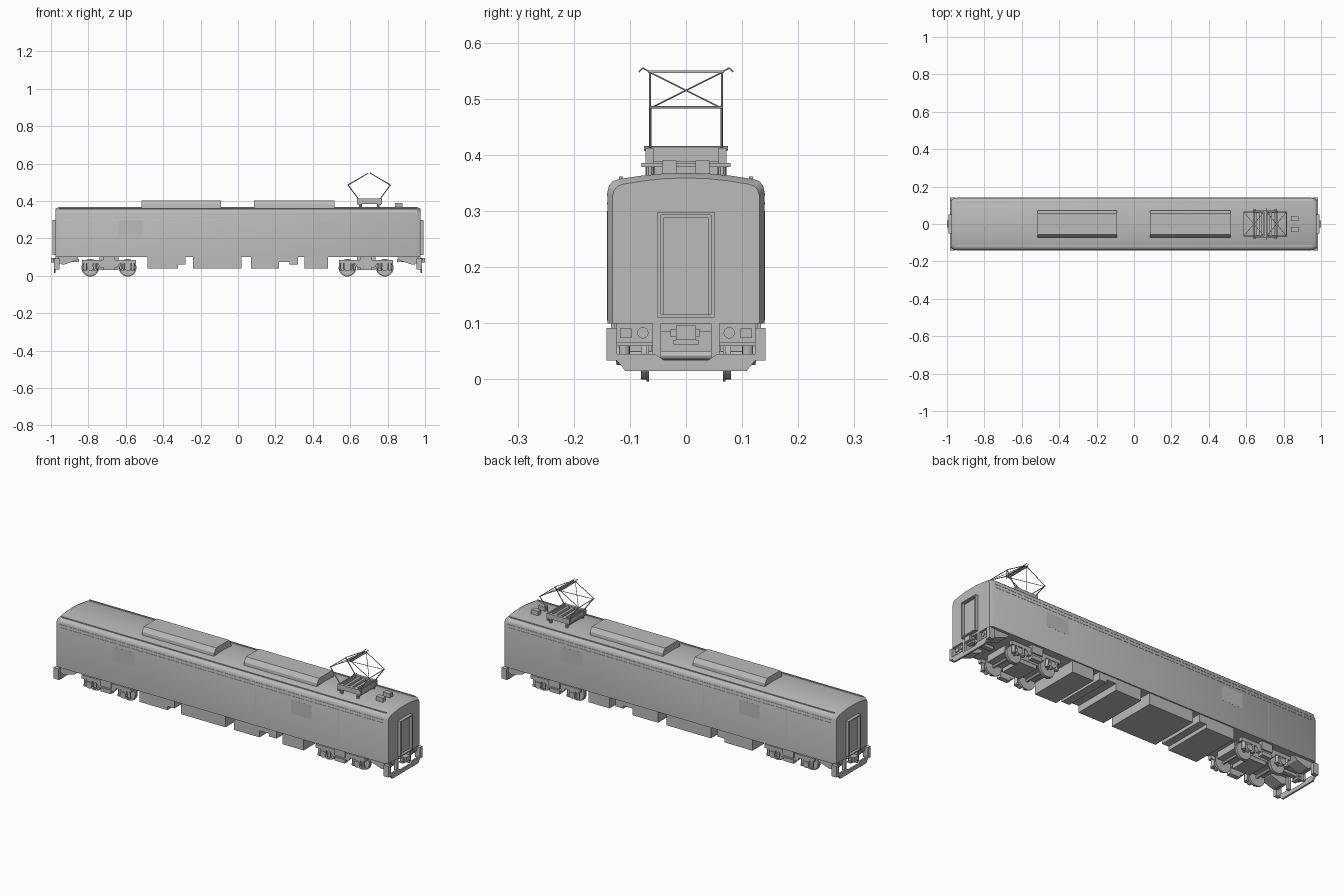
import bpy, bmesh, math
from mathutils import Vector

cube = bpy.data.objects.get("Cube")
if cube:
    bpy.data.objects.remove(cube, do_unlink=True)

grey = bpy.data.materials.new("plain grey")
grey.use_nodes = True
COLOUR = (0.5, 0.5, 0.5, 1)
grey.diffuse_color = COLOUR
grey.node_tree.nodes["Principled BSDF"].inputs["Base Color"].default_value = COLOUR


def finish(name, bm, smooth=False):
    bmesh.ops.recalc_face_normals(bm, faces=bm.faces)
    mesh = bpy.data.meshes.new(name)
    bm.to_mesh(mesh)
    bm.free()
    mesh.materials.append(grey)
    ob = bpy.data.objects.new(name, mesh)
    bpy.context.collection.objects.link(ob)
    if smooth:
        bpy.ops.object.select_all(action='DESELECT')
        ob.select_set(True)
        bpy.context.view_layer.objects.active = ob
        bpy.ops.object.shade_smooth_by_angle(angle=math.radians(30))
    return ob


def add_box(bm, x, y, z):
    vs = bmesh.ops.create_cube(bm, size=1)["verts"]
    for v in vs:
        v.co = Vector([(a + b) / 2 + c * (b - a) for (a, b), c in zip((x, y, z), v.co)])


def box(name, x, y, z):
    bm = bmesh.new()
    add_box(bm, x, y, z)
    return finish(name, bm)


def add_rod(bm, a, b, r, sides=6):
    a, b = Vector(a), Vector(b)
    vs = bmesh.ops.create_cone(bm, cap_ends=True, segments=sides, radius1=r, radius2=r,
                               depth=(b - a).length)["verts"]
    turn = (b - a).to_track_quat('Z', 'Y')
    for v in vs:
        v.co = turn @ v.co + (a + b) / 2


def loft(name, sections, smooth=False):
    """Skin equal-sized rings of points and cap both ends."""
    bm = bmesh.new()
    rings = [[bm.verts.new(p) for p in s] for s in sections]
    for r, s in zip(rings, rings[1:]):
        for i in range(len(r)):
            j = (i + 1) % len(r)
            bm.faces.new((r[i], r[j], s[j], s[i]))
    bm.faces.new(rings[0])
    bm.faces.new(rings[-1])
    return finish(name, bm, smooth)


def mirrored(points):
    return points + [(-y, z) for y, z in reversed(points) if y]


# Body shell with rounded roof shoulders and bevelled ends
half = [(0.14, 0.1), (0.14, 0.335), (0.137, 0.346), (0.131, 0.353), (0.12, 0.357),
        (0.08, 0.363), (0.04, 0.367), (0, 0.368)]
profile = mirrored(half)


def section(x, inset):
    return [(x, y * (1 - inset / 0.14), z - inset * (z > 0.2)) for y, z in profile]


loft("body", [section(-0.975, 0.009), section(-0.957, 0), section(0.957, 0),
              section(0.975, 0.009)], True)

# Roof gutters and short rain strips
for s in (-1, 1):
    box("roof_gutter", (-0.955, 0.955), sorted((s * 0.112, s * 0.119)), (0.352, 0.362))
    for k, z in enumerate((0.312, 0.328)):
        box("side_rail", (-0.95, 0.95), sorted((s * 0.139, s * 0.1412)), (z, z + 0.003))

# Side windows and doors as thin panels, the same on both sides after a half turn
for s in (-1, 1):
    for a, b, z0, z1 in ((-0.64, -0.51, 0.22, 0.295), (0.41, 0.53, 0.22, 0.295),
                         (0.2, 0.203, 0.105, 0.3), (0.685, 0.688, 0.105, 0.3)):
        box("side_panel", sorted((s * a, s * b)), sorted((-s * 0.1395, -s * 0.1404)), (z0, z1))

# Roof cooling units with sloped sides
for name, a, b in (("cooling_unit_rear", -0.515, -0.09), ("cooling_unit_front", 0.085, 0.515)):
    unit = mirrored([(0.073, 0.355), (0.071, 0.38), (0.055, 0.402)])
    loft(name, [[(x, y, z) for y, z in unit] for x in (a, b)])

# Roof equipment boxes
for s in (-1, 1):
    box("roof_box", (0.84, 0.88), sorted((s * 0.017, s * 0.042)), (0.362, 0.39))

# Pantograph base with insulators
bm = bmesh.new()
for s in (-1, 1):
    for x in (0.655, 0.75):
        add_rod(bm, (x, s * 0.064, 0.355), (x, s * 0.064, 0.39), 0.008, 10)
    add_box(bm, (0.635, 0.77), sorted((s * 0.058, s * 0.072)), (0.385, 0.412))
    for x in (0.64, 0.752):
        add_box(bm, (x, x + 0.012), (-0.079, 0.079), (0.379, 0.386))
for k in range(5):
    x = 0.64 + 0.028 * k
    add_box(bm, (x, x + 0.014), (-0.07, 0.07), (0.388, 0.41))
add_box(bm, (0.645, 0.76), (-0.06, 0.06), (0.386, 0.398))
finish("pantograph_base", bm)

# Pantograph diamond arms, cross braces and contact strips
bm = bmesh.new()
for elbow, foot in ((0.587, 0.645), (0.815, 0.76)):
    top = 0.695 if elbow < 0.7 else 0.709
    for s in (-1, 1):
        y = s * 0.064
        add_rod(bm, (foot, y, 0.41), (elbow, y, 0.487), 0.0026)
        add_rod(bm, (elbow, y, 0.487), (top, y, 0.548), 0.0018)
        add_rod(bm, (elbow, y, 0.483), (top, -y, 0.547), 0.0015)
    add_rod(bm, (elbow, -0.066, 0.485), (elbow, 0.066, 0.485), 0.002)
    add_rod(bm, (foot, -0.075, 0.412), (foot, 0.075, 0.412), 0.004)
    add_box(bm, (top - 0.004, top + 0.004), (-0.068, 0.068), (0.546, 0.551))
    for s in (-1, 1):
        add_rod(bm, (top, s * 0.066, 0.549), (top, s * 0.077, 0.555), 0.0013)
        add_rod(bm, (top, s * 0.077, 0.555), (top, s * 0.084, 0.548), 0.0013)
finish("pantograph_arms", bm)

# Underfloor equipment boxes
for a, b, z in ((-0.485, -0.32, 0.04), (-0.32, -0.28, 0.06), (-0.24, 0.02, 0.04),
                (0.07, 0.22, 0.04), (0.22, 0.275, 0.075), (0.275, 0.32, 0.06),
                (0.355, 0.48, 0.04)):
    box("underfloor_box", (a, b), (-0.134, 0.134), (z, 0.101))


# Bogies: wheelsets, side frames, axle boxes and springs
def bogie(cx):
    bm = bmesh.new()
    for dx in (-0.1, 0.1):
        x = cx + dx
        add_rod(bm, (x, -0.115, 0.043), (x, 0.115, 0.043), 0.008, 12)
        for s in (-1, 1):
            add_rod(bm, (x, s * 0.07, 0.043), (x, s * 0.08, 0.043), 0.043, 28)
            add_rod(bm, (x, s * 0.066, 0.043), (x, s * 0.07, 0.043), 0.047, 28)
            add_rod(bm, (x, s * 0.1, 0.043), (x, s * 0.124, 0.043), 0.017, 16)
            add_box(bm, (x - 0.016, x + 0.016), sorted((s * 0.1, s * 0.118)), (0.035, 0.07))
            for d in (-0.027, 0.027):
                add_rod(bm, (x + d, s * 0.11, 0.035), (x + d, s * 0.11, 0.075), 0.009, 12)
                add_rod(bm, (x + d, s * 0.11, 0.028), (x + d, s * 0.11, 0.036), 0.011, 12)
    finish("wheelsets", bm, True)
    frame = [(-0.145, 0.085), (-0.145, 0.066), (-0.06, 0.066), (-0.045, 0.045),
             (0.045, 0.045), (0.06, 0.066), (0.145, 0.066), (0.145, 0.085)]
    for s in (-1, 1):
        loft("bogie_side_frame", [[(cx + u, s * y, z) for u, z in frame] for y in (0.1, 0.12)])
        box("air_spring", (cx - 0.032, cx + 0.032), sorted((s * 0.085, s * 0.128)), (0.06, 0.101))
        box("bolster_foot", (cx - 0.03, cx + 0.03), sorted((s * 0.1, s * 0.125)), (0.03, 0.05))
    box("bogie_centre", (cx - 0.14, cx + 0.14), (-0.062, 0.062), (0.05, 0.085))
    box("bogie_pivot", (cx - 0.05, cx + 0.05), (-0.06, 0.06), (0.03, 0.101))


bogie(-0.69)
bogie(0.685)

# End details, repeated at both ends
for e in (-1, 1):
    def X(a, b):
        return sorted((e * a, e * b))

    # Gangway frame around a recessed door
    for s in (-1, 1):
        box("gangway_post", X(0.96, 0.992), sorted((s * 0.045, s * 0.051)), (0.11, 0.298))
    box("gangway_head", X(0.96, 0.992), (-0.045, 0.045), (0.293, 0.298))
    box("gangway_sill", X(0.96, 0.992), (-0.045, 0.045), (0.11, 0.116))
    box("end_door", X(0.97, 0.979), (-0.04, 0.04), (0.116, 0.289))

    # Lower guard plate, an open-topped U
    guard = [(0.125, 0.036), (0.108, 0.015), (-0.108, 0.015), (-0.125, 0.036), (-0.125, 0.045),
             (-0.055, 0.045), (-0.04, 0.035), (0.04, 0.035), (0.055, 0.045), (0.125, 0.045)]
    loft("guard_plate", [[(e * x, y, z) for y, z in guard] for x in (0.975, 0.984)])
    for s in (-1, 1):
        box("guard_corner", X(0.955, 0.984), sorted((s * 0.123, s * 0.142)), (0.034, 0.092))
        box("guard_bracket", X(0.96, 0.976), sorted((s * 0.045, s * 0.06)), (0.036, 0.101))
        # Lamp panel with a square and a round lamp
        box("lamp_panel", X(0.94, 0.963), sorted((s * 0.06, s * 0.125)), (0.065, 0.101))
        box("square_lamp", X(0.96, 0.968), sorted((s * 0.097, s * 0.118)), (0.074, 0.091))
        bm = bmesh.new()
        add_rod(bm, (e * 0.96, s * 0.077, 0.083), (e * 0.969, s * 0.077, 0.083), 0.01, 20)
        finish("round_lamp", bm, True)
        # Sloped under-sill gusset
        gusset = [(0.85, 0.101), (0.87, 0.08), (0.93, 0.06), (0.945, 0.06), (0.945, 0.101)]
        loft("sill_gusset", [[(e * x, s * y, z) for x, z in gusset] for y in (0.06, 0.125)])

    # Coupler
    box("coupler_shank", X(0.85, 0.98), (-0.012, 0.012), (0.075, 0.09))
    box("coupler_head", X(0.965, 1.0), (-0.018, 0.018), (0.07, 0.096))
    box("coupler_pins", X(0.972, 0.99), (-0.028, 0.024), (0.076, 0.09))
    box("coupler_valve", X(0.962, 0.984), (-0.022, 0.022), (0.062, 0.07))
